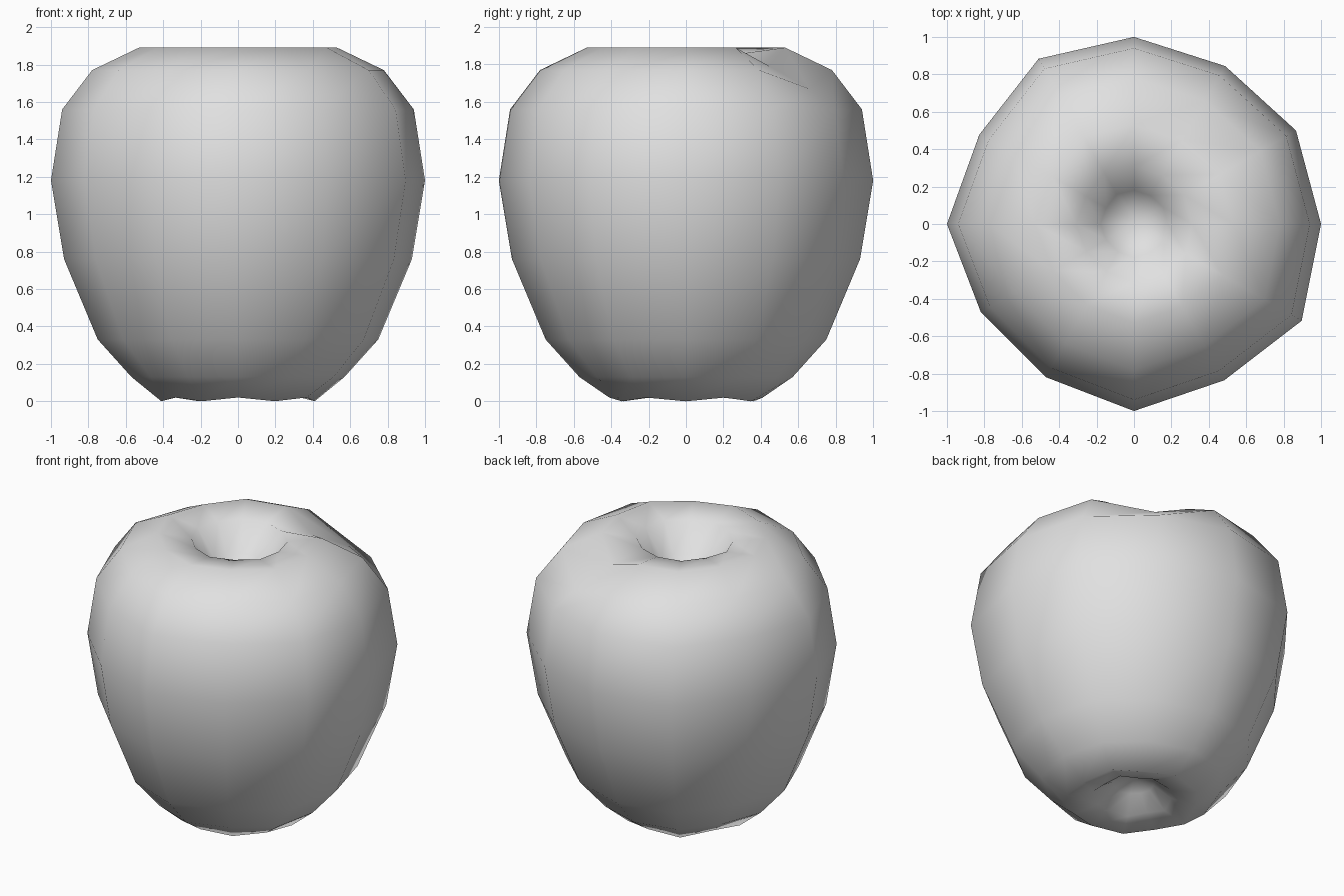
import bpy
import bmesh
from math import cos, sin, pi

cube = bpy.data.objects.get("Cube")
if cube:
    bpy.data.objects.remove(cube, do_unlink=True)

# Material
grey = bpy.data.materials.new("plain grey")
grey.use_nodes = True
colour = (0.75, 0.75, 0.75, 1)
grey.diffuse_color = colour
grey.node_tree.nodes["Principled BSDF"].inputs["Base Color"].default_value = colour

# Profile from the base hollow to the stem hollow: radius, height
PROFILE = [(0.13, 0.14), (0.25, 0.04), (0.41, 0.0), (0.57, 0.13), (0.75, 0.33),
           (0.93, 0.76), (1.0, 1.18), (0.94, 1.56), (0.78, 1.77), (0.53, 1.89),
           (0.31, 1.86), (0.18, 1.68)]
# Uneven girth around the fruit, one factor per segment
GIRTH = [1, 1, 0.975, 1, 1.02, 0.955, 1, 0.945, 0.945, 1, 0.965, 1.035]
SEGMENTS = len(GIRTH)
DENT = 2  # segment where the shoulder sags

bm = bmesh.new()
rings = []
for radius, height in PROFILE:
    ring = []
    for i, girth in enumerate(GIRTH):
        a = 2 * pi * i / SEGMENTS
        r, z = radius * girth, height
        if i == DENT and radius > 0.5 and height > 1.7:
            z -= 0.1
        if height < 0.1 and i % 2:
            z += 0.02
        ring.append(bm.verts.new((r * cos(a), r * sin(a), z)))
    rings.append(ring)

# Skin between the rings, closed with a fan in each hollow
base = bm.verts.new((0, 0, 0.2))
stem_pit = bm.verts.new((0.01, 0.02, 1.58))
for i in range(SEGMENTS):
    j = (i + 1) % SEGMENTS
    for low, high in zip(rings, rings[1:]):
        bm.faces.new((low[i], low[j], high[j], high[i]))
    bm.faces.new((base, rings[0][j], rings[0][i]))
    bm.faces.new((stem_pit, rings[-1][i], rings[-1][j]))
bmesh.ops.recalc_face_normals(bm, faces=bm.faces)
for face in bm.faces:
    face.smooth = True

mesh = bpy.data.meshes.new("apple_body")
bm.to_mesh(mesh)
bm.free()
mesh.materials.append(grey)
apple = bpy.data.objects.new("apple_body", mesh)
bpy.context.collection.objects.link(apple)
